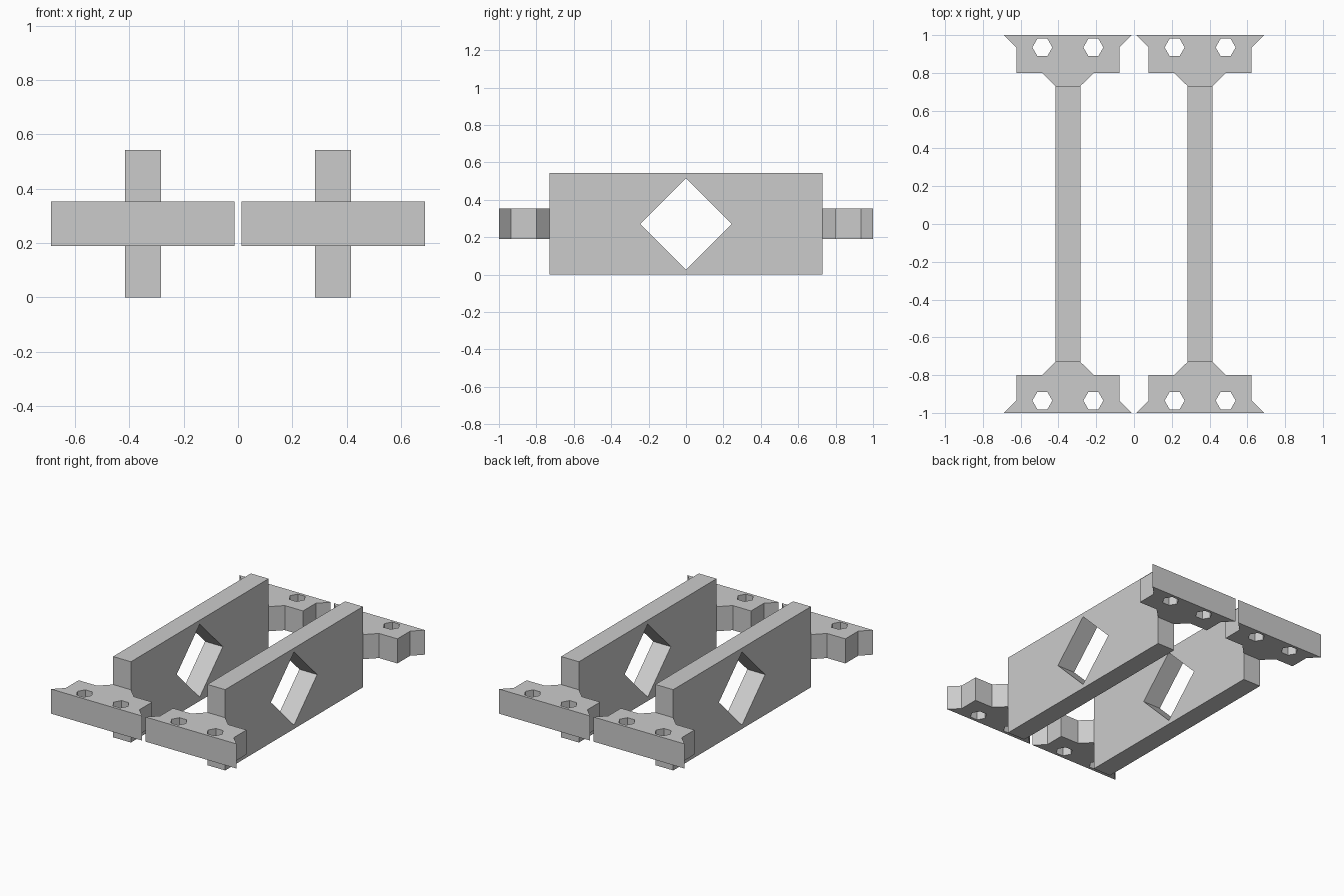
import bpy, bmesh, math
from mathutils import Matrix, Vector

if "Cube" in bpy.data.objects:
    bpy.data.objects.remove(bpy.data.objects["Cube"])

grey = bpy.data.materials.new("plain grey")
grey.diffuse_color = (0.6, 0.6, 0.6, 1)
grey.use_nodes = True
grey.node_tree.nodes["Principled BSDF"].inputs["Base Color"].default_value = grey.diffuse_color


def extruded(name, loops, depth, matrix):
    """Fill an outline with holes in XY, extrude along Z, then place it."""
    bm = bmesh.new()
    edges = []
    for loop in loops:
        vs = [bm.verts.new((x, y, 0)) for x, y in loop]
        edges += [bm.edges.new((vs[i - 1], vs[i])) for i in range(len(vs))]
    bmesh.ops.triangle_fill(bm, use_beauty=True, edges=edges)
    ext = bmesh.ops.extrude_face_region(bm, geom=bm.faces[:], use_keep_orig=True)
    top = [g for g in ext["geom"] if isinstance(g, bmesh.types.BMVert)]
    bmesh.ops.translate(bm, verts=top, vec=(0, 0, depth))
    bm.transform(matrix)
    bmesh.ops.recalc_face_normals(bm, faces=bm.faces[:])
    mesh = bpy.data.meshes.new(name)
    bm.to_mesh(mesh)
    bm.free()
    mesh.materials.append(grey)
    obj = bpy.data.objects.new(name, mesh)
    bpy.context.collection.objects.link(obj)


def ngon(cx, cy, r, n):
    return [(cx + r * math.cos(math.tau * i / n), cy + r * math.sin(math.tau * i / n))
            for i in range(n)]


# Upright web profile (y, z) with a diamond opening
web = [[(-0.73, 0), (0.73, 0), (0.73, 0.542), (-0.73, 0.542)], ngon(0, 0.271, 0.245, 4)]

# End flange plan: flared lip, block, tapered neck, two hexagonal bolt holes
half = [(0.066, 0.73), (0.137, 0.80), (0.273, 0.80), (0.273, 0.935), (0.338, 1.0)]
flange = [half + [(-x, y) for x, y in reversed(half)],
          ngon(-0.135, 0.935, 0.053, 6), ngon(0.135, 0.935, 0.053, 6)]

# Maps profile XY to world YZ, extruding along world X
upright = Matrix(((0, 0, 1, 0), (1, 0, 0, 0), (0, 1, 0, 0), (0, 0, 0, 1)))

for side, cx in (("left", -0.35), ("right", 0.35)):
    extruded(f"{side}_web", web, 0.132, Matrix.Translation((cx - 0.066, 0, 0)) @ upright)
    for end, angle in (("back", 0), ("front", math.pi)):
        extruded(f"{side}_{end}_flange", flange, 0.165,
                 Matrix.Translation(Vector((cx, 0, 0.189))) @ Matrix.Rotation(angle, 4, 'Z'))
